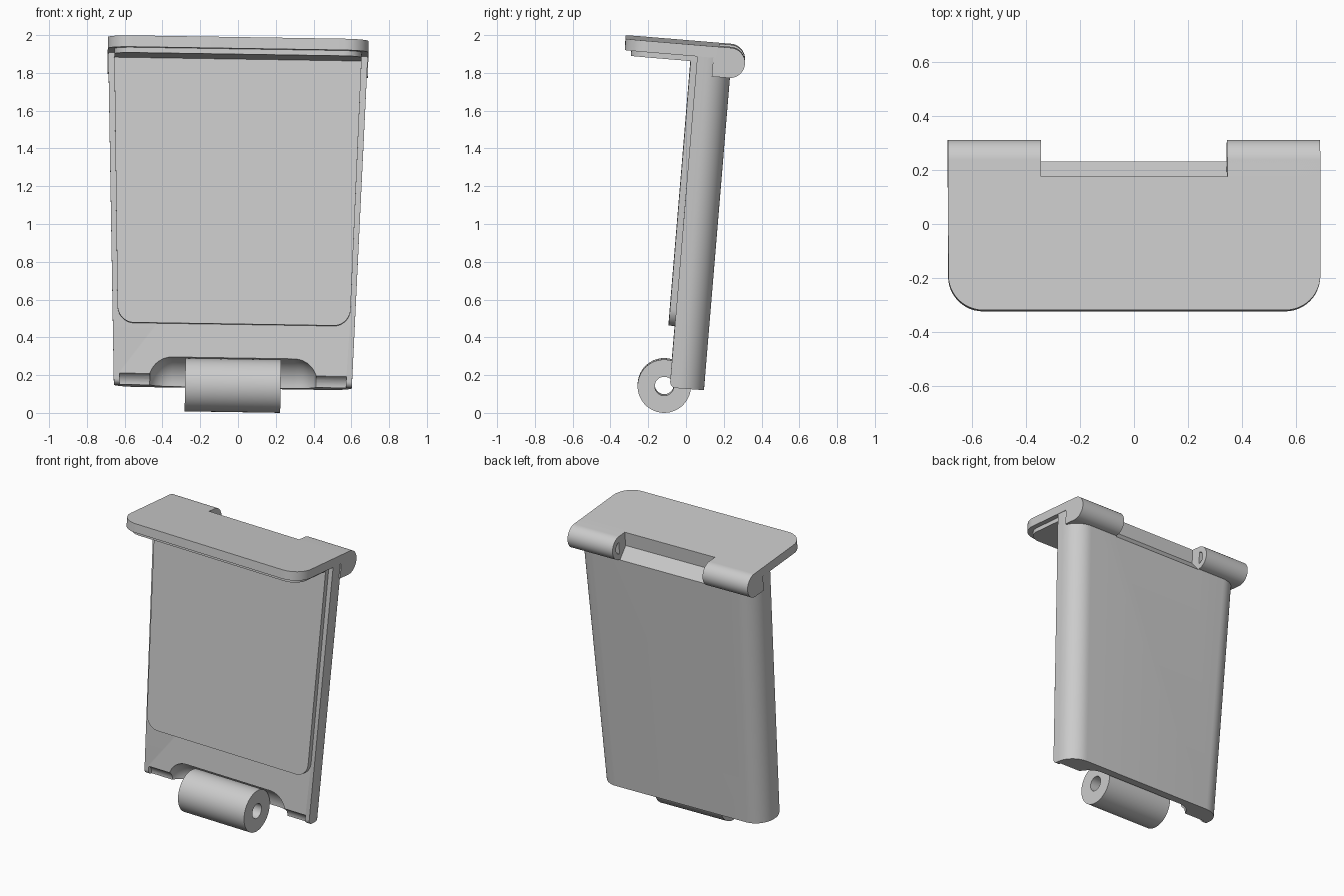
import bpy, bmesh, math
from mathutils import Matrix, Vector

if "Cube" in bpy.data.objects:
    bpy.data.objects.remove(bpy.data.objects["Cube"], do_unlink=True)

GREY = (0.6, 0.6, 0.6, 1)
mat = bpy.data.materials.new("light_grey")
mat.use_nodes = True
mat.diffuse_color = GREY
mat.node_tree.nodes["Principled BSDF"].inputs["Base Color"].default_value = GREY

# The whole assembly leans back and rolls slightly
LEAN = (Matrix.Translation((-0.014, 0, 1))
        @ Matrix.Rotation(math.radians(0.9), 4, 'Y')
        @ Matrix.Rotation(math.radians(-4.75), 4, 'X'))


def loft(name, ring_a, ring_b):
    """Solid between two matching rings of 3D points."""
    bm = bmesh.new()
    a = [bm.verts.new(p) for p in ring_a]
    b = [bm.verts.new(p) for p in ring_b]
    bm.faces.new(a)
    bm.faces.new(b)
    n = len(a)
    for i in range(n):
        j = (i + 1) % n
        bm.faces.new((a[i], a[j], b[j], b[i]))
    bmesh.ops.recalc_face_normals(bm, faces=bm.faces)
    me = bpy.data.meshes.new(name)
    bm.to_mesh(me)
    bm.free()
    me.materials.append(mat)
    ob = bpy.data.objects.new(name, me)
    bpy.context.collection.objects.link(ob)
    return ob


def arc(cx, cy, r, start, end, n=12):
    angles = [math.radians(start + (end - start) * i / n) for i in range(n + 1)]
    return [(cx + r * math.cos(t), cy + r * math.sin(t)) for t in angles]


def rounded_rect(w, lo, hi, r_lo=0, r_hi=0):
    """Rectangle of half width w with separate radii for low and high corners."""
    def corner(sx, y, r, start):
        if not r:
            return [(sx * w, y)]
        cy = y + r if y == lo else y - r
        return arc(sx * (w - r), cy, r, start, start + 90)
    return (corner(-1, lo, r_lo, 180) + corner(1, lo, r_lo, 270)
            + corner(1, hi, r_hi, 0) + corner(-1, hi, r_hi, 90))


def slab(name, outline, z0, z1):
    return loft(name, [(x, y, z0) for x, y in outline], [(x, y, z1) for x, y in outline])


def bar(name, profile, x0, x1):
    """Side profile in (y, z), extruded across x."""
    return loft(name, [(x0, y, z) for y, z in profile], [(x1, y, z) for y, z in profile])


def rod(name, y, z, r, x0, x1, n=48):
    return bar(name, arc(y, z, r, 0, 360, n)[:-1], x0, x1)


def cut(ob, cutter):
    cutter.hide_render = True
    mod = ob.modifiers.new("cut", 'BOOLEAN')
    mod.object = cutter
    mod.solver = 'EXACT'
    bpy.context.view_layer.objects.active = ob
    bpy.ops.object.modifier_apply(modifier=mod.name)


cutters = []


def helper(ob):
    cutters.append(ob)
    return ob


def bevel_edges(ob, test, width, segments):
    bm = bmesh.new()
    bm.from_mesh(ob.data)
    edges = [e for e in bm.edges if test(e)]
    bmesh.ops.bevel(bm, geom=edges, offset=width, segments=segments,
                    affect='EDGES', profile=0.5)
    bm.to_mesh(ob.data)
    bm.free()


# Tapered body with rounded rear corners
BOTTOM, TOP, FRONT, BACK = -0.86, 0.93, -0.015, 0.167
low = rounded_rect(0.63, FRONT, BACK, 0, 0.13)
high = rounded_rect(0.688, FRONT, BACK, 0, 0.13)
body = loft("body", [(x, y, BOTTOM) for x, y in low], [(x, y, TOP) for x, y in high])
bevel_edges(body, lambda e: all(v.co.z < BOTTOM + 0.01 and v.co.y < FRONT + 0.01
                                for v in e.verts), 0.03, 5)

# Raised front panel, narrowing downwards
panel_shape = rounded_rect(0.655, -0.535, 0.89, 0.09, 0)
panel_shape = [(x * (1 - 0.043 * (0.89 - z)), z) for x, z in panel_shape]
panel = loft("front_panel", [(x, -0.048, z) for x, z in panel_shape],
             [(x, 0.0, z) for x, z in panel_shape])

# Top plate and the inset step beneath it
plate = slab("top_plate", rounded_rect(0.69, -0.40, 0.16, 0.13, 0), 0.90, 0.96)
step = slab("plate_underside", rounded_rect(0.655, -0.365, 0.0, 0.10, 0), 0.872, 0.91)

# Rear notch between the hinge barrels
notch = helper(bar("notch_cutter", [(0.097, 1.1), (0.097, 0.865), (0.167, 0.795),
                                    (0.3, 0.795), (0.3, 1.1)], -0.345, 0.345))
cut(body, notch)
cut(plate, notch)

# Hinge barrels with blind pin holes
HY, HZ, HR = 0.16, 0.88, 0.08
profile = [(0.07, HZ - HR)] + arc(HY, HZ, HR, -90, 90, 24) + [(0.07, HZ + HR)]
parts = [body, panel, plate, step]
for side, s in (("left", 1), ("right", -1)):
    barrel = bar(side + "_hinge_barrel", profile, s * 0.345, s * 0.69)
    cut(barrel, helper(rod("pin_hole_cutter", HY, HZ, 0.042, s * 0.3, s * 0.6)))
    parts.append(barrel)

# Roller pocket with domed ends, and the axle groove
RY, RZ = -0.044, -0.8615
pocket = helper(rod("pocket_cutter", RY, RZ, 0.152, -0.447, 0.447))
bevel_edges(pocket, lambda e: abs(e.verts[0].co.x - e.verts[1].co.x) < 0.01, 0.125, 8)
cut(body, pocket)
cut(body, helper(rod("axle_groove_cutter", RY, RZ, 0.066, -0.60, 0.60)))

# Roller with a through hole
roller = rod("roller", RY, RZ, 0.141, -0.253, 0.253, 64)
cut(roller, helper(rod("roller_hole_cutter", RY, RZ, 0.05, -0.5, 0.5)))
parts.append(roller)

for ob in cutters:
    bpy.data.objects.remove(ob, do_unlink=True)

# Lean every part and shade it
bpy.ops.object.select_all(action='DESELECT')
for ob in parts:
    ob.data.transform(LEAN)
    ob.select_set(True)
bpy.context.view_layer.objects.active = body
bpy.ops.object.shade_smooth_by_angle(angle=math.radians(30))
